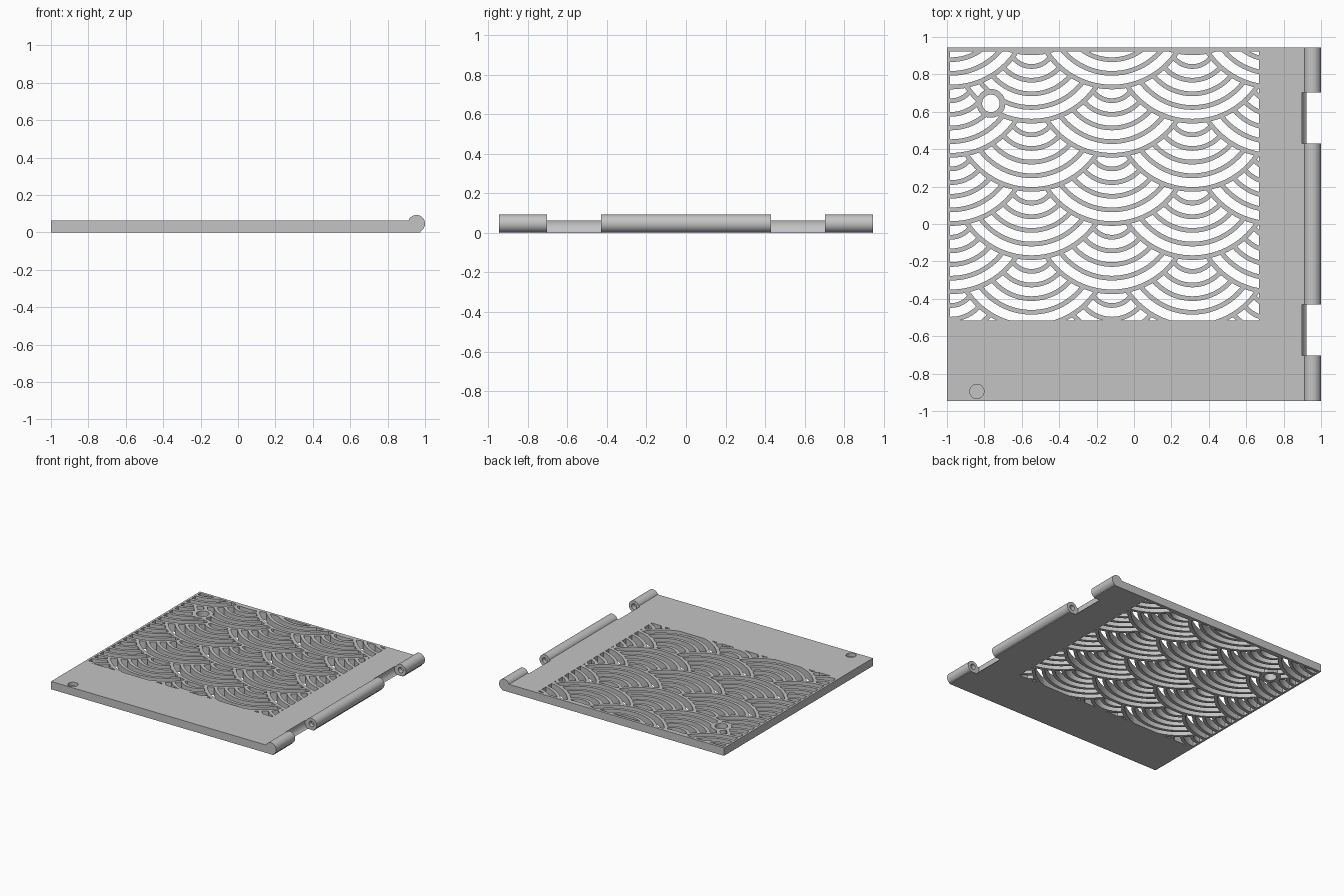
import bpy
import bmesh
from math import pi
from mathutils import Matrix, Vector

if "Cube" in bpy.data.objects:
    bpy.data.objects.remove(bpy.data.objects["Cube"], do_unlink=True)

# Main dimensions
THICK = 0.063
HALF_Y = 0.945
PIN_X, PIN_Z, PIN_R = 0.954, 0.047, 0.046
WAVE_R, PITCH, RIB = 0.43, 0.073, 0.025
COL, ROW = 0.43, 0.1825

grey = bpy.data.materials.new("plain_grey")
grey.use_nodes = True
grey.diffuse_color = (0.55, 0.55, 0.55, 1)
grey.node_tree.nodes["Principled BSDF"].inputs["Base Color"].default_value = grey.diffuse_color


def finish(name, bm):
    mesh = bpy.data.meshes.new(name)
    bmesh.ops.recalc_face_normals(bm, faces=bm.faces)
    bm.to_mesh(mesh)
    bm.free()
    mesh.materials.append(grey)
    obj = bpy.data.objects.new(name, mesh)
    bpy.context.collection.objects.link(obj)
    return obj


def box(name, low, high):
    low, high = Vector(low), Vector(high)
    bm = bmesh.new()
    place = Matrix.Translation((low + high) / 2) @ Matrix.Diagonal((high - low).to_4d())
    place[3][3] = 1
    bmesh.ops.create_cube(bm, size=1, matrix=place)
    return finish(name, bm)


def cylinder(name, x, y, radius, low, high, sides=96):
    bm = bmesh.new()
    bmesh.ops.create_cone(bm, cap_ends=True, segments=sides, radius1=radius, radius2=radius,
                          depth=high - low, matrix=Matrix.Translation((x, y, (low + high) / 2)))
    return finish(name, bm)


def pin_cylinder(name, radius, low, high, sides=48):
    bm = bmesh.new()
    place = Matrix.Translation((PIN_X, (low + high) / 2, PIN_Z)) @ Matrix.Rotation(pi / 2, 4, "X")
    bmesh.ops.create_cone(bm, cap_ends=True, segments=sides, radius1=radius, radius2=radius,
                          depth=high - low, matrix=place)
    return finish(name, bm)


def boolean(target, tool, operation="DIFFERENCE"):
    tool.hide_render = True
    mod = target.modifiers.new("cut", "BOOLEAN")
    mod.operation, mod.object, mod.solver = operation, tool, "EXACT"
    bpy.context.view_layer.objects.active = target
    bpy.ops.object.modifier_apply(modifier=mod.name)
    bpy.data.objects.remove(tool, do_unlink=True)


def ring_bands(name, low, high, sides=96):
    # Concentric solid bands, one for each gap between the ribs of a wave
    bm = bmesh.new()
    for i in range(5):
        outer = WAVE_R - RIB - i * PITCH
        inner = outer - PITCH + RIB
        section = [(inner, low), (outer, low), (outer, high), (inner, high)]
        rings = []
        for k in range(sides):
            turn = Matrix.Rotation(2 * pi * k / sides, 3, "Z")
            rings.append([bm.verts.new(turn @ Vector((r, 0, z))) for r, z in section])
        for k in range(sides):
            a, b = rings[k], rings[(k + 1) % sides]
            for j in range(4):
                n = (j + 1) % 4
                bm.faces.new((a[j], a[n], b[n], b[j]))
    return finish(name, bm)


# Openings of one wave, hidden where the waves above overlap it
tile = ring_bands("wave_openings", -0.05, 0.12)
for dx, dy in ((0, 2 * ROW), (-COL, ROW), (COL, ROW)):
    boolean(tile, cylinder("overlap", dx, dy, WAVE_R, -0.1, 0.2))

# Repeat the wave in staggered columns
pattern = bmesh.new()
for c in range(-3, 4):
    for r in range(-4, 5):
        x = -0.118 + c * COL
        y = 0.42 + r * 2 * ROW + (c % 2) * ROW
        start = len(pattern.verts)
        pattern.from_mesh(tile.data)
        pattern.verts.ensure_lookup_table()
        bmesh.ops.translate(pattern, verts=pattern.verts[start:], vec=(x, y, 0))
bpy.data.objects.remove(tile, do_unlink=True)
openings = finish("openings", pattern)
boolean(openings, box("window", (-0.983, -0.517, -0.2), (0.667, 0.923, 0.3)), "INTERSECT")
boolean(openings, cylinder("eyelet_rim", -0.765, 0.645, 0.077, -0.15, 0.25, 48))

# Panel with its hinge barrel
panel = box("hinged_panel", (-1, -HALF_Y, 0), (0.975, HALF_Y, THICK))
boolean(panel, pin_cylinder("hinge_barrel", PIN_R, -HALF_Y, HALF_Y), "UNION")

# Two hinge notches with pin sockets in the knuckle ends
for side in (-1, 1):
    mid = side * 0.567
    boolean(panel, pin_cylinder("hinge_notch", 0.057, mid - 0.136, mid + 0.136))
    boolean(panel, pin_cylinder("pin_socket", 0.022, mid - 0.17, mid + 0.17, 32))

# Wave lattice, eyelet hole and shallow round recess
boolean(panel, openings)
boolean(panel, cylinder("eyelet_hole", -0.765, 0.645, 0.047, -0.1, 0.2, 48))
boolean(panel, cylinder("round_recess", -0.84, -0.895, 0.038, 0.035, 0.2, 48))

bpy.ops.object.select_all(action="DESELECT")
panel.select_set(True)
bpy.context.view_layer.objects.active = panel
bpy.ops.object.shade_smooth_by_angle(angle=pi / 6)
